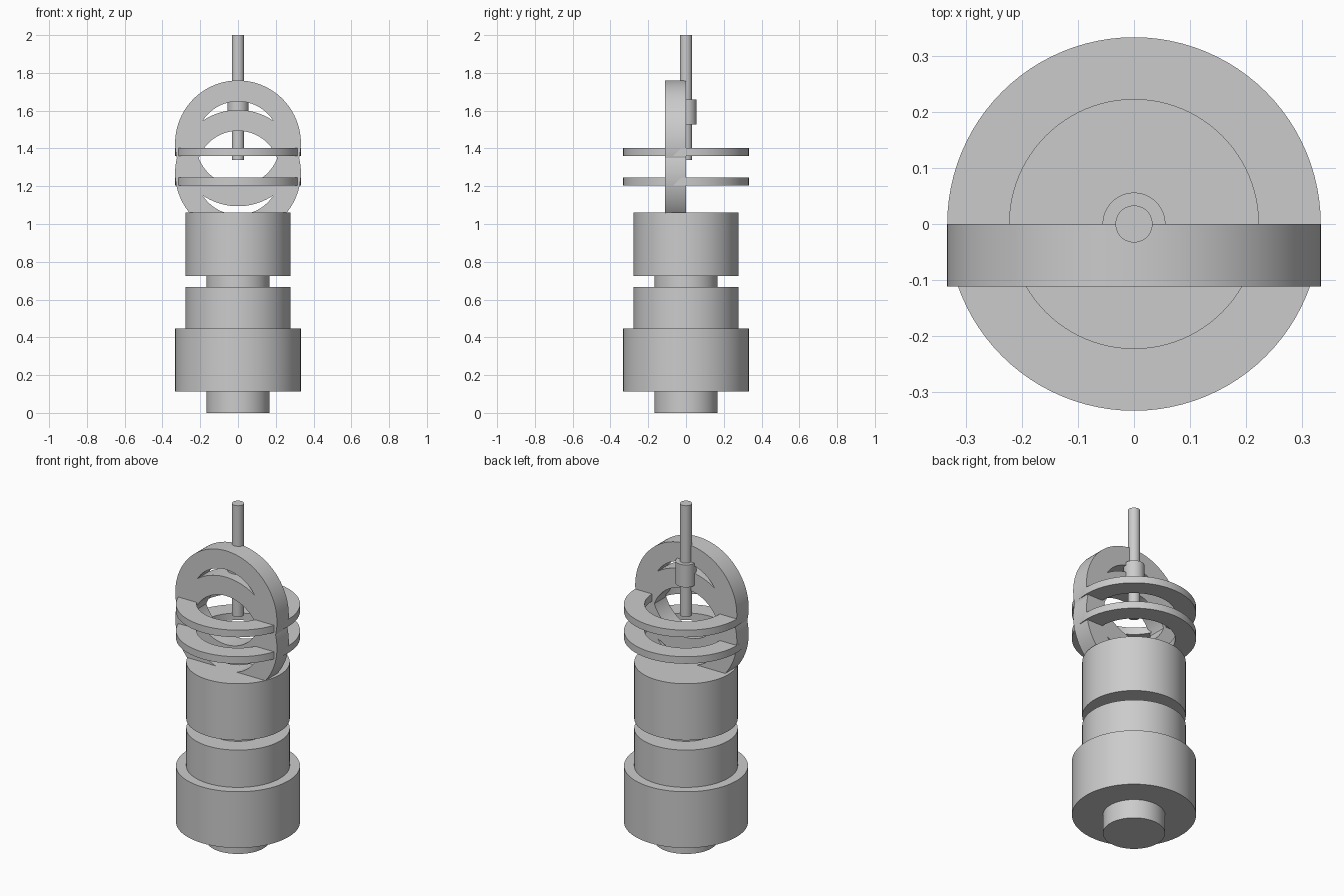
import bpy
import bmesh
from math import cos, sin, tau, radians, pi
from mathutils import Matrix

SIDES = 96
WIDE, BODY, NECK, BORE = 0.333, 0.278, 0.167, 0.222

cube = bpy.data.objects.get("Cube")
if cube:
    bpy.data.objects.remove(cube, do_unlink=True)

grey = bpy.data.materials.new("plain grey")
grey.use_nodes = True
colour = (0.6, 0.6, 0.6, 1)
grey.diffuse_color = colour
grey.node_tree.nodes["Principled BSDF"].inputs["Base Color"].default_value = colour


def finish(name, bm):
    bmesh.ops.recalc_face_normals(bm, faces=bm.faces)
    mesh = bpy.data.meshes.new(name)
    bm.to_mesh(mesh)
    bm.free()
    mesh.materials.append(grey)
    obj = bpy.data.objects.new(name, mesh)
    bpy.context.collection.objects.link(obj)
    bpy.ops.object.select_all(action="DESELECT")
    obj.select_set(True)
    bpy.context.view_layer.objects.active = obj
    bpy.ops.object.shade_smooth_by_angle(angle=radians(30))
    return obj


def cylinder(name, radius, bottom, top):
    bm = bmesh.new()
    bmesh.ops.create_cone(bm, cap_ends=True, segments=SIDES, radius1=radius,
                          radius2=radius, depth=top - bottom,
                          matrix=Matrix.Translation((0, 0, (bottom + top) / 2)))
    return finish(name, bm)


def ring(name, outer, inner, thickness, matrix):
    """Flat ring with its underside on the local z = 0 plane."""
    bm = bmesh.new()
    section = [(inner, 0), (outer, 0), (outer, thickness), (inner, thickness)]
    loops = [[bm.verts.new((r * cos(tau * i / SIDES), r * sin(tau * i / SIDES), z))
              for r, z in section] for i in range(SIDES)]
    for i in range(SIDES):
        a, b = loops[i], loops[(i + 1) % SIDES]
        for j in range(4):
            k = (j + 1) % 4
            bm.faces.new((a[j], b[j], b[k], a[k]))
    bm.transform(matrix)
    return finish(name, bm)


# Stacked body
cylinder("foot", NECK, 0, 0.113)
cylinder("wide_base", WIDE, 0.113, 0.446)
cylinder("lower_body", BODY, 0.446, 0.667)
cylinder("body_neck", NECK, 0.667, 0.725)
cylinder("upper_body", BODY, 0.725, 1.06)

# Upright rings, extruded forward from the centre plane
for name, z in (("lower_upright_ring", 1.271), ("upper_upright_ring", 1.427)):
    ring(name, WIDE, BORE, 0.111,
         Matrix.Translation((0, 0, z)) @ Matrix.Rotation(pi / 2, 4, "X"))

# Level rings
for name, z in (("lower_level_ring", 1.204), ("upper_level_ring", 1.361)):
    ring(name, WIDE, BORE, 0.042, Matrix.Translation((0, 0, z)))

# Top rod and its collar
cylinder("rod", 0.033, 1.34, 2)
cylinder("rod_collar", 0.056, 1.527, 1.66)
